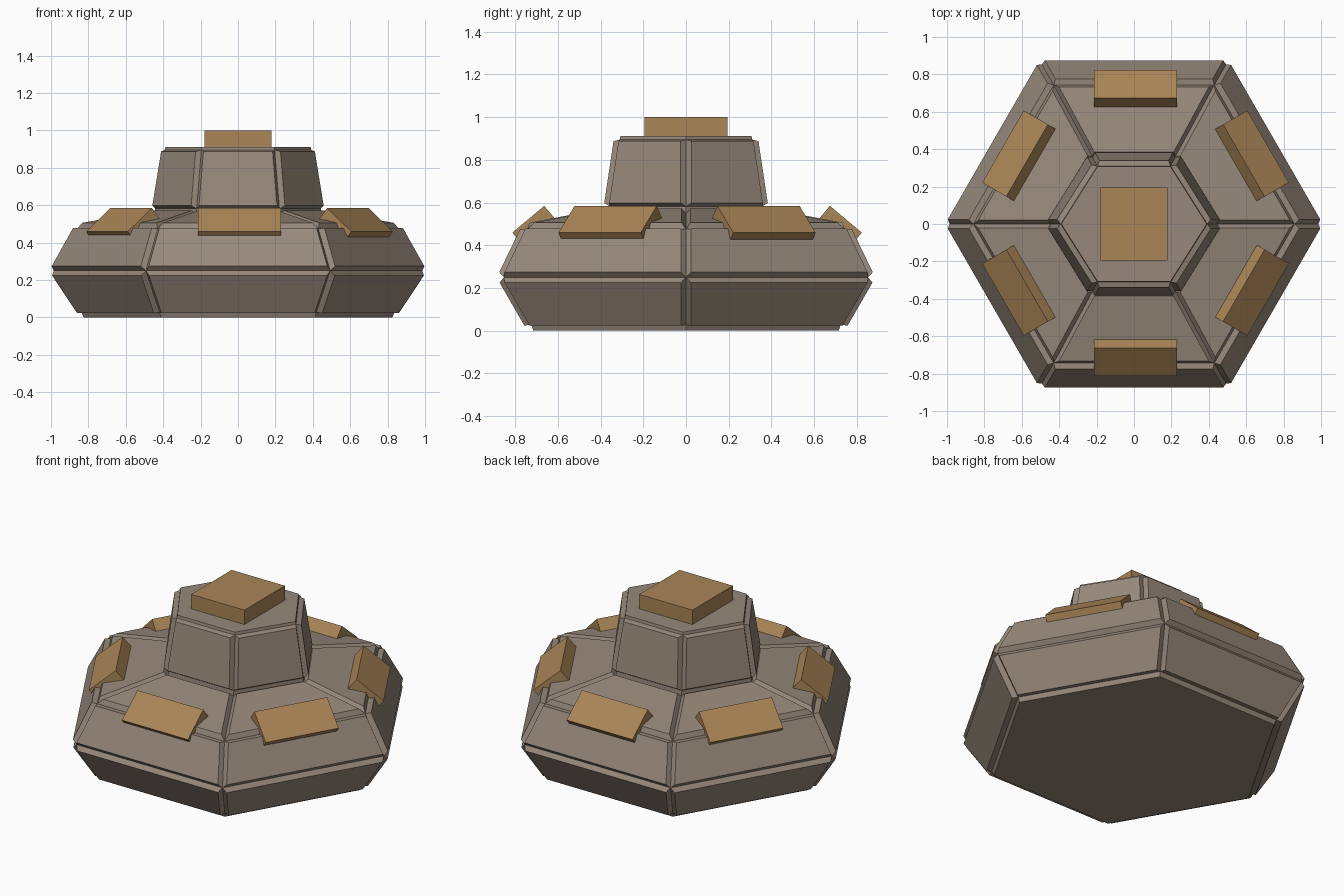
import bpy, bmesh, math
from mathutils import Matrix, Vector

if "Cube" in bpy.data.objects:
    bpy.data.objects.remove(bpy.data.objects["Cube"])


def material(name, rgb):
    m = bpy.data.materials.new(name)
    m.diffuse_color = (*rgb, 1)
    m.use_nodes = True
    m.node_tree.nodes["Principled BSDF"].inputs["Base Color"].default_value = m.diffuse_color
    return m


STONE = material("warm grey panels", (0.31, 0.25, 0.20))
TAN = material("tan crates", (0.40, 0.235, 0.095))


def finish(name, bm, mat):
    bmesh.ops.recalc_face_normals(bm, faces=bm.faces[:])
    return add_object(name, bm, mat)


def add_object(name, bm, mat):
    me = bpy.data.meshes.new(name)
    bm.to_mesh(me)
    bm.free()
    me.materials.append(mat)
    ob = bpy.data.objects.new(name, me)
    bpy.context.collection.objects.link(ob)
    return ob


def hex_shell(rings):
    """Closed hexagonal stack; each ring is (corner reach in x, flat reach in y, z)."""
    bm = bmesh.new()
    loops = []
    for rx, ay, z in rings:
        pts = [(rx, 0), (rx / 2, ay), (-rx / 2, ay), (-rx, 0), (-rx / 2, -ay), (rx / 2, -ay)]
        loops.append([bm.verts.new((x, y, z)) for x, y in pts])
    bands = []
    for lo, hi in zip(loops, loops[1:]):
        bands.append([bm.faces.new((lo[i], lo[(i + 1) % 6], hi[(i + 1) % 6], hi[i])) for i in range(6)])
    bottom = bm.faces.new(loops[0][::-1])
    top = bm.faces.new(loops[-1])
    bm.normal_update()
    return bm, bands, bottom, top


def raise_panels(bm, faces, inset, height):
    bmesh.ops.inset_individual(bm, faces=faces, thickness=inset, depth=height, use_even_offset=True)
    bm.normal_update()


def regular(a, z):
    return (a / math.cos(math.pi / 6), a, z)


# Main hull: lower skirt, upper skirt and roof, each face a raised panel
bm, bands, bottom, top = hex_shell([
    regular(0.725, 0.028), regular(0.853, 0.25), regular(0.744, 0.475), (0.445, 0.362, 0.548)])
raise_panels(bm, bands[0] + bands[1], 0.012, 0.03)
raise_panels(bm, bands[2], 0.018, 0.028)
raise_panels(bm, [bottom], 0.01, 0.028)
finish("hull", bm, STONE)

# Tower: recessed neck, six raised wall panels and a roof plate
bm, bands, bottom, top = hex_shell([
    (0.445, 0.360, 0.54), (0.443, 0.357, 0.582), (0.392, 0.310, 0.895)])
raise_panels(bm, bands[1], 0.012, 0.028)
raise_panels(bm, [top], 0.003, 0.017)
finish("tower", bm, STONE)


def crate(name, size, matrix):
    bm = bmesh.new()
    bmesh.ops.create_cube(bm, size=1)
    bm.transform(matrix @ Matrix.Diagonal((*size, 1)))
    return finish(name, bm, TAN)


# Tower crate
crate("tower_crate", (0.36, 0.39, 0.10), Matrix.Translation((0, 0, 0.95)))

# Six tilted crates sitting on the shoulder edge
for k in range(6):
    spin = Matrix.Rotation(math.radians(60 * k), 4, 'Z')
    tilt = Matrix.Rotation(math.radians(40), 4, 'X')
    place = Matrix.Translation((0.008, 0.005, 0)) @ spin @ Matrix.Translation((0, -0.717, 0.490)) @ tilt
    crate(f"shoulder_crate_{k + 1}", (0.445, 0.195, 0.083), place)
